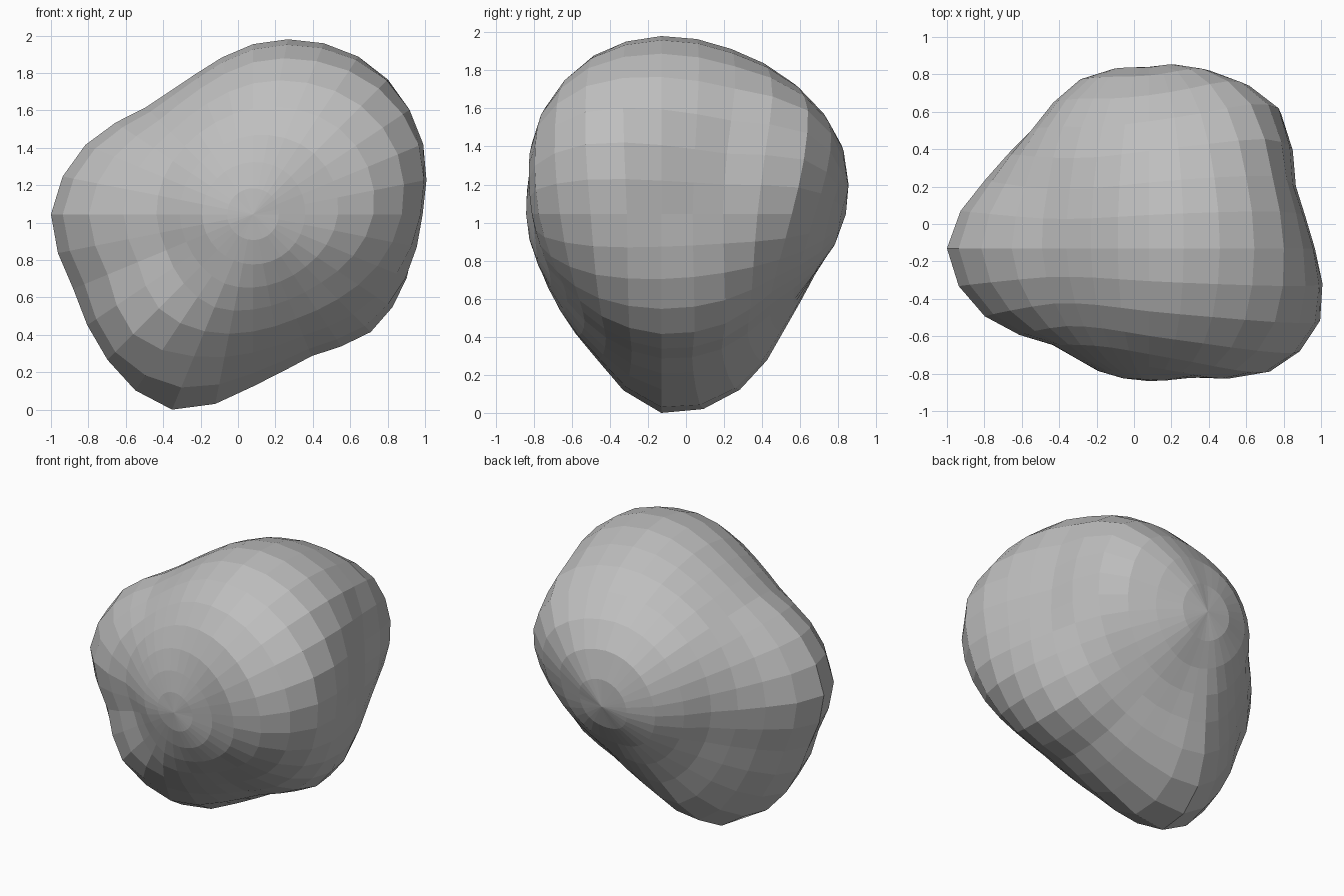
import bpy
import bmesh
import math
from mathutils import Vector, Matrix

default_cube = bpy.data.objects.get("Cube")
if default_cube:
    bpy.data.objects.remove(default_cube, do_unlink=True)

# Boulder: a sphere with its poles at front and back, pushed in and out
CENTRE = Vector((0.08, -0.13, 1.05))
SEGMENTS, RINGS = 32, 16

# Radii in hundredths, one profile per band from the front pole to the back pole,
# each running evenly around the front-back axis from +x through +z
BANDS = [
    [71],
    [73, 75, 73, 71, 71, 70, 70, 71],
    [91, 94, 92, 86, 80, 75, 73, 73, 73, 71, 74, 76, 72, 70, 73, 82],
    [97, 104, 103, 96, 88, 79, 77, 87, 95, 91, 98, 89, 80, 76, 82, 90],
    [87, 95, 102, 99, 91, 81, 81, 97, 108, 104, 110, 113, 92, 82, 89, 89],
    [85, 90, 101, 99, 92, 84, 83, 90, 95, 93, 100, 108, 92, 83, 88, 87],
    [97, 106, 109, 102, 96, 92, 92, 91, 89, 87, 90, 92, 85, 81, 82, 88],
    [96, 104, 100, 99, 97, 91, 86, 90],
    [97],
]


def smooth_blend(a, b, c, d, t):
    """Smooth curve from b to c, with a and d as outer neighbours."""
    return b + 0.5 * t * (c - a + t * (2 * a - 5 * b + 4 * c - d
                                       + t * (3 * (b - c) + d - a)))


def around(profile, turn):
    """Radius on one closed profile at a fraction of a turn."""
    count = len(profile)
    place = (turn % 1.0) * count
    i = math.floor(place)
    near = [profile[(i + k) % count] for k in (-1, 0, 1, 2)]
    return smooth_blend(*near, place - i)


def boulder_radius(direction):
    """Radius of the boulder in a given direction from its centre."""
    turn = math.atan2(direction.z, direction.x) / math.tau
    latitude = math.asin(max(-1.0, min(1.0, direction.y)))
    last = len(BANDS) - 1
    place = (latitude / math.pi + 0.5) * last
    i = min(math.floor(place), last - 1)
    near = [around(BANDS[max(0, min(last, i + k))], turn) for k in (-1, 0, 1, 2)]
    return smooth_blend(*near, place - i) / 100


bm = bmesh.new()
bmesh.ops.create_uvsphere(bm, u_segments=SEGMENTS, v_segments=RINGS, radius=1,
                          matrix=Matrix.Rotation(math.pi / 2, 4, "X"))
for vert in bm.verts:
    direction = vert.co.normalized()
    vert.co = CENTRE + direction * boulder_radius(direction)

# Stand the boulder on the ground
lowest = min(vert.co.z for vert in bm.verts)
bmesh.ops.translate(bm, verts=bm.verts, vec=(0, 0, -lowest))

mesh = bpy.data.meshes.new("boulder")
bm.to_mesh(mesh)
bm.free()
boulder = bpy.data.objects.new("boulder", mesh)
bpy.context.collection.objects.link(boulder)

# Stone grey, flat shaded
stone = bpy.data.materials.new("stone grey")
stone.use_nodes = True
colour = (0.52, 0.52, 0.52, 1)
stone.diffuse_color = colour
stone.node_tree.nodes["Principled BSDF"].inputs["Base Color"].default_value = colour
mesh.materials.append(stone)
